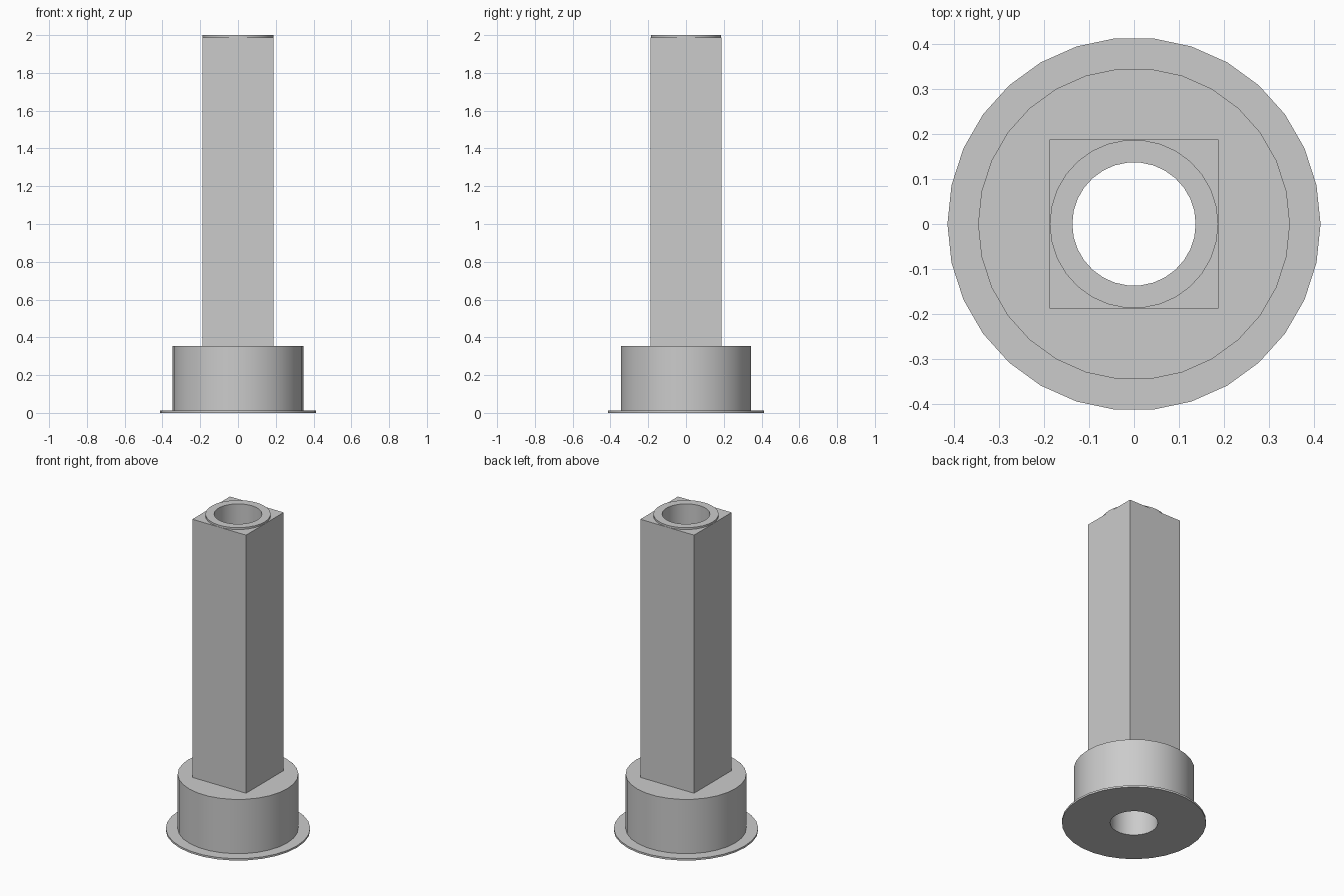
import bpy, bmesh, math

cube = bpy.data.objects.get("Cube")
if cube:
    bpy.data.objects.remove(cube, do_unlink=True)

SIDES = 30
BORE = 0.137      # radius of the hole through everything
HALF = 0.188      # half width of the square column
FLANGE_TOP, BASE_TOP, COLUMN_TOP, TOP = 0.012, 0.355, 1.988, 2.0

grey = bpy.data.materials.new("plain_grey")
grey.use_nodes = True
colour = (0.6, 0.6, 0.6, 1)
grey.diffuse_color = colour
grey.node_tree.nodes["Principled BSDF"].inputs["Base Color"].default_value = colour


def make_object(name, bm):
    bmesh.ops.recalc_face_normals(bm, faces=bm.faces)
    mesh = bpy.data.meshes.new(name)
    bm.to_mesh(mesh)
    bm.free()
    mesh.materials.append(grey)
    obj = bpy.data.objects.new(name, mesh)
    bpy.context.collection.objects.link(obj)
    return obj


def smooth(obj):
    bpy.ops.object.select_all(action='DESELECT')
    obj.select_set(True)
    bpy.context.view_layer.objects.active = obj
    bpy.ops.object.shade_smooth_by_angle(angle=math.radians(30))


def ring(bm, radius, z):
    angles = [math.tau * i / SIDES for i in range(SIDES)]
    return [bm.verts.new((radius * math.cos(a), radius * math.sin(a), z)) for a in angles]


def tube(name, radius, bottom, top):
    """Round collar with the central bore."""
    bm = bmesh.new()
    loops = [ring(bm, r, z) for r, z in
             ((BORE, bottom), (radius, bottom), (radius, top), (BORE, top))]
    for k, a in enumerate(loops):
        b = loops[(k + 1) % len(loops)]
        for i in range(SIDES):
            j = (i + 1) % SIDES
            bm.faces.new((a[i], a[j], b[j], b[i]))
    obj = make_object(name, bm)
    smooth(obj)
    return obj


# Round foot and the thin lip at the top
tube("bottom_flange", 0.414, 0, FLANGE_TOP)
tube("round_base", 0.346, FLANGE_TOP, BASE_TOP)
tube("top_lip", 0.187, COLUMN_TOP, TOP)

# Square column
bm = bmesh.new()
bmesh.ops.create_cube(bm, size=1)
for v in bm.verts:
    v.co.x *= 2 * HALF
    v.co.y *= 2 * HALF
    v.co.z = COLUMN_TOP if v.co.z > 0 else BASE_TOP
column = make_object("square_column", bm)

# Bore cutter
bm = bmesh.new()
low, high = ring(bm, BORE, -0.1), ring(bm, BORE, TOP + 0.1)
bm.faces.new(low)
bm.faces.new(high)
for i in range(SIDES):
    j = (i + 1) % SIDES
    bm.faces.new((low[i], low[j], high[j], high[i]))
cutter = make_object("bore_cutter", bm)

cut = column.modifiers.new("bore", 'BOOLEAN')
cut.operation = 'DIFFERENCE'
cut.solver = 'EXACT'
cut.object = cutter
bpy.context.view_layer.objects.active = column
bpy.ops.object.modifier_apply(modifier=cut.name)
bpy.data.objects.remove(cutter, do_unlink=True)
smooth(column)
